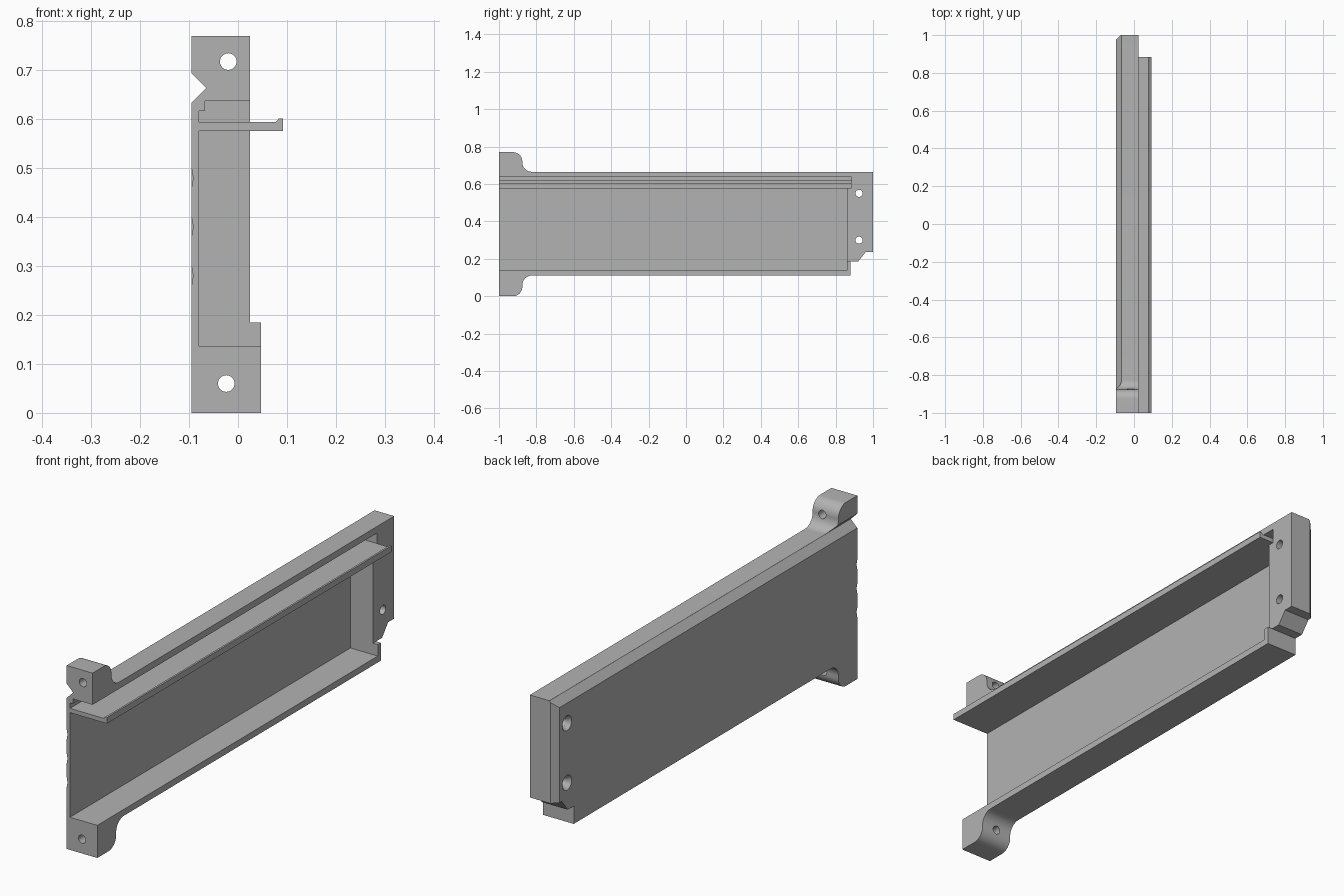
import bpy, bmesh, math
from mathutils import Vector

cube = bpy.data.objects.get("Cube")
if cube:
    bpy.data.objects.remove(cube, do_unlink=True)

# Single plain grey
grey = bpy.data.materials.new("plain grey")
grey.use_nodes = True
colour = (0.45, 0.45, 0.45, 1)
grey.diffuse_color = colour
grey.node_tree.nodes["Principled BSDF"].inputs["Base Color"].default_value = colour

OUTER, INNER, RAIL = -0.095, 0.025, 0.047   # depth planes of the panel
WALL = -0.08                                # inside face of the thin wall
FRONT, BACK = -1.0, 1.0


def prism(name, profile, axis, start, end):
    """Extrude a 2D profile along x (y,z points), y (x,z) or z (x,y)."""
    place = {"x": lambda p, d: (d, p[0], p[1]),
             "y": lambda p, d: (p[0], d, p[1]),
             "z": lambda p, d: (p[0], p[1], d)}[axis]
    bm = bmesh.new()
    face = bm.faces.new([bm.verts.new(place(p, start)) for p in profile])
    new = bmesh.ops.extrude_face_region(bm, geom=[face])["geom"]
    shift = Vector(place((0, 0), end - start))
    bmesh.ops.translate(bm, vec=shift, verts=[g for g in new if isinstance(g, bmesh.types.BMVert)])
    bmesh.ops.recalc_face_normals(bm, faces=bm.faces)
    mesh = bpy.data.meshes.new(name)
    bm.to_mesh(mesh)
    bm.free()
    mesh.materials.append(grey)
    obj = bpy.data.objects.new(name, mesh)
    bpy.context.collection.objects.link(obj)
    return obj


def cone(name, centre, r1, r2, depth, axis):
    """Cylinder or cone along x or y; r1 is at the low end."""
    rot = (0, math.pi / 2, 0) if axis == "x" else (-math.pi / 2, 0, 0)
    bpy.ops.mesh.primitive_cone_add(vertices=32, radius1=r1, radius2=r2,
                                    depth=depth, location=centre, rotation=rot)
    obj = bpy.context.object
    obj.name = name
    obj.data.materials.append(grey)
    return obj


def rect(a0, a1, b0, b1):
    return [(a0, b0), (a1, b0), (a1, b1), (a0, b1)]


def arc(cy, cz, r, a0, a1, n=10):
    return [(cy + r * math.cos(math.radians(a0 + (a1 - a0) * i / n)),
             cz + r * math.sin(math.radians(a0 + (a1 - a0) * i / n))) for i in range(n + 1)]


def combine(target, other, operation):
    mod = target.modifiers.new(operation.lower(), "BOOLEAN")
    mod.object, mod.operation, mod.solver = other, operation, "EXACT"
    bpy.context.view_layer.objects.active = target
    bpy.ops.object.modifier_apply(modifier=mod.name)
    bpy.data.objects.remove(other, do_unlink=True)


# Panel silhouette with curved mounting ears and a clipped rear corner
R = 0.05
outline = [(FRONT, 0)]
outline += arc(-0.925, R, R, -90, 0)
outline += arc(-0.825, 0.06, R, 180, 90)
outline += [(0.88, 0.11), (0.88, 0.185), (0.92, 0.185), (0.96, 0.235), (BACK, 0.235), (BACK, 0.665)]
outline += arc(-0.825, 0.715, R, 270, 180)
outline += arc(-0.925, 0.72, R, 0, 90)
outline += [(FRONT, 0.77)]
panel = prism("side_panel", outline, "x", OUTER, RAIL)

# Only the lower rail reaches full depth
combine(panel, prism("depth_step", rect(-1.1, 1.1, 0.185, 0.9), "x", INNER, 0.2), "DIFFERENCE")

# Main tray, open at the front, and the stepped channel above it
combine(panel, prism("tray_cut", rect(WALL, 0.2, 0.137, 0.585), "y", -1.1, 0.86), "DIFFERENCE")
channel = [(WALL, 0.576), (0.2, 0.576), (0.2, 0.637), (-0.067, 0.637), (-0.067, 0.617), (WALL, 0.617)]
combine(panel, prism("channel_cut", channel, "y", -1.1, 0.885), "DIFFERENCE")

# Chamfer of the top edge, which also notches the upper ear
notch = [(-0.065, 0.664), (-0.125, 0.604), (-0.125, 0.724)]
combine(panel, prism("top_chamfer", notch, "y", -1.1, 1.1), "DIFFERENCE")

# Chamfer of the rear outer edge
combine(panel, prism("rear_chamfer", [(-0.125, 0.945), (-0.045, 1.025), (-0.125, 1.025)],
                     "z", -0.1, 0.9), "DIFFERENCE")

# Ear holes, front to back
for x, z in ((-0.02, 0.718), (-0.024, 0.06)):
    combine(panel, cone("ear_hole", (x, -0.9, z), 0.017, 0.017, 0.4, "y"), "DIFFERENCE")

# Countersunk rear holes, side to side
for z in (0.3, 0.55):
    combine(panel, cone("rear_hole", (0, 0.925, z), 0.019, 0.019, 0.4, "x"), "DIFFERENCE")
    combine(panel, cone("countersink", (OUTER + 0.005, 0.925, z), 0.038, 0.018, 0.03, "x"), "DIFFERENCE")

# Shallow finger nicks on the front outer edge
for z in (0.28, 0.38, 0.48):
    combine(panel, cone("edge_nick", (OUTER - 0.067, -1, z), 0.07, 0.07, 0.02, "y"), "DIFFERENCE")

# Long shelf with a small raised lip
shelf = [(WALL - 0.005, 0.576), (0.092, 0.576), (0.092, 0.602), (0.084, 0.602),
         (0.077, 0.594), (WALL - 0.005, 0.594)]
combine(panel, prism("shelf", shelf, "y", FRONT, 0.885), "UNION")

bpy.ops.object.select_all(action="DESELECT")
panel.select_set(True)
bpy.context.view_layer.objects.active = panel
bpy.ops.object.shade_smooth_by_angle(angle=math.radians(30))
